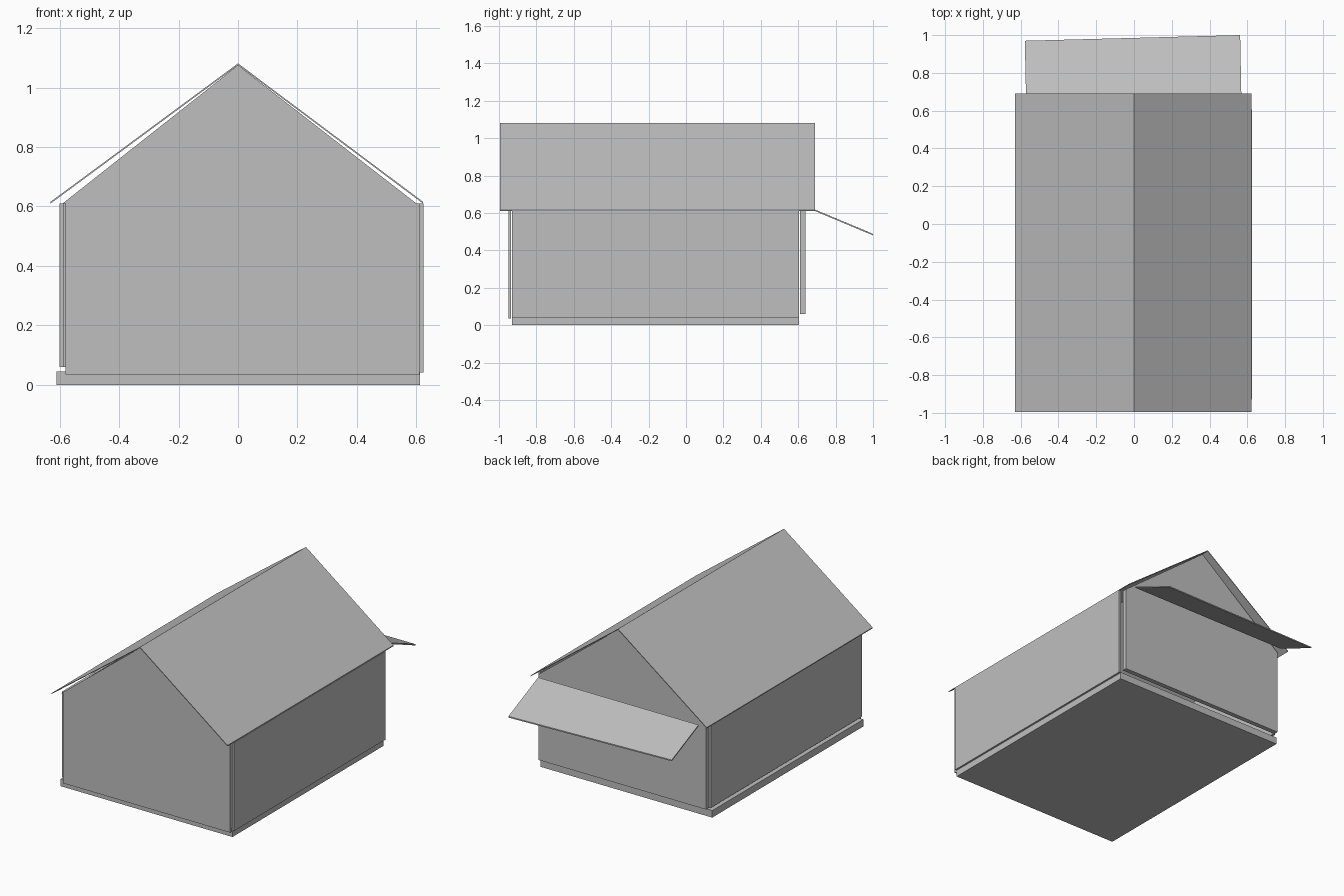
import bpy
import bmesh
from mathutils import Vector

cube = bpy.data.objects.get("Cube")
if cube:
    bpy.data.objects.remove(cube, do_unlink=True)

# One plain grey for the whole building
GREY = (0.52, 0.52, 0.52, 1)
grey = bpy.data.materials.new("plain grey")
grey.use_nodes = True
grey.diffuse_color = GREY
grey.node_tree.nodes["Principled BSDF"].inputs["Base Color"].default_value = GREY


def slab(name, outline, offset):
    """Extrude a flat outline by an offset vector into a closed panel."""
    bm = bmesh.new()
    face = bm.faces.new([bm.verts.new(p) for p in outline])
    extruded = bmesh.ops.extrude_face_region(bm, geom=[face], use_keep_orig=True)
    moved = [g for g in extruded["geom"] if isinstance(g, bmesh.types.BMVert)]
    bmesh.ops.translate(bm, verts=moved, vec=Vector(offset))
    bmesh.ops.recalc_face_normals(bm, faces=bm.faces)
    mesh = bpy.data.meshes.new(name)
    bm.to_mesh(mesh)
    bm.free()
    mesh.materials.append(grey)
    obj = bpy.data.objects.new(name, mesh)
    bpy.context.collection.objects.link(obj)
    return obj


def box(name, x0, x1, y0, y1, z0, z1):
    return slab(name, [(x0, y0, z0), (x1, y0, z0), (x1, y1, z0), (x0, y1, z0)],
                (0, 0, z1 - z0))


EAVE, RIDGE = 0.61, 1.075
FRONT, BACK = -0.995, 0.69

# Foundation and the four separate wall panels
box("foundation", -0.61, 0.612, -0.93, 0.605, 0, 0.045)
box("front_wall", -0.58, 0.61, -0.95, -0.935, 0.035, EAVE)
box("back_wall", -0.59, 0.6, 0.61, 0.64, 0.06, EAVE)
box("right_wall", -0.6, -0.585, -0.93, 0.605, 0.06, EAVE)
box("left_wall", 0.61, 0.624, -0.93, 0.605, 0.042, EAVE)

# Gable triangles closing both ends of the attic
for name, y in (("front_gable", -0.95), ("back_gable", 0.625)):
    slab(name, [(-0.59, y, EAVE), (0.6, y, EAVE), (0, y, RIDGE)], (0, 0.015, 0))

# Thin roof sheets meeting at the ridge
for name, x in (("right_roof", -0.63), ("left_roof", 0.622)):
    slab(name, [(x, FRONT, EAVE), (0, FRONT, RIDGE), (0, BACK, RIDGE), (x, BACK, EAVE)],
         (0, 0, 0.006))

# Sloping awning off the back eave, with a slightly skewed outer edge
slab("back_awning", [(-0.572, BACK, EAVE), (0.568, BACK, EAVE),
                     (0.562, 1, 0.48), (-0.578, 0.97, 0.493)], (0, 0, 0.008))
